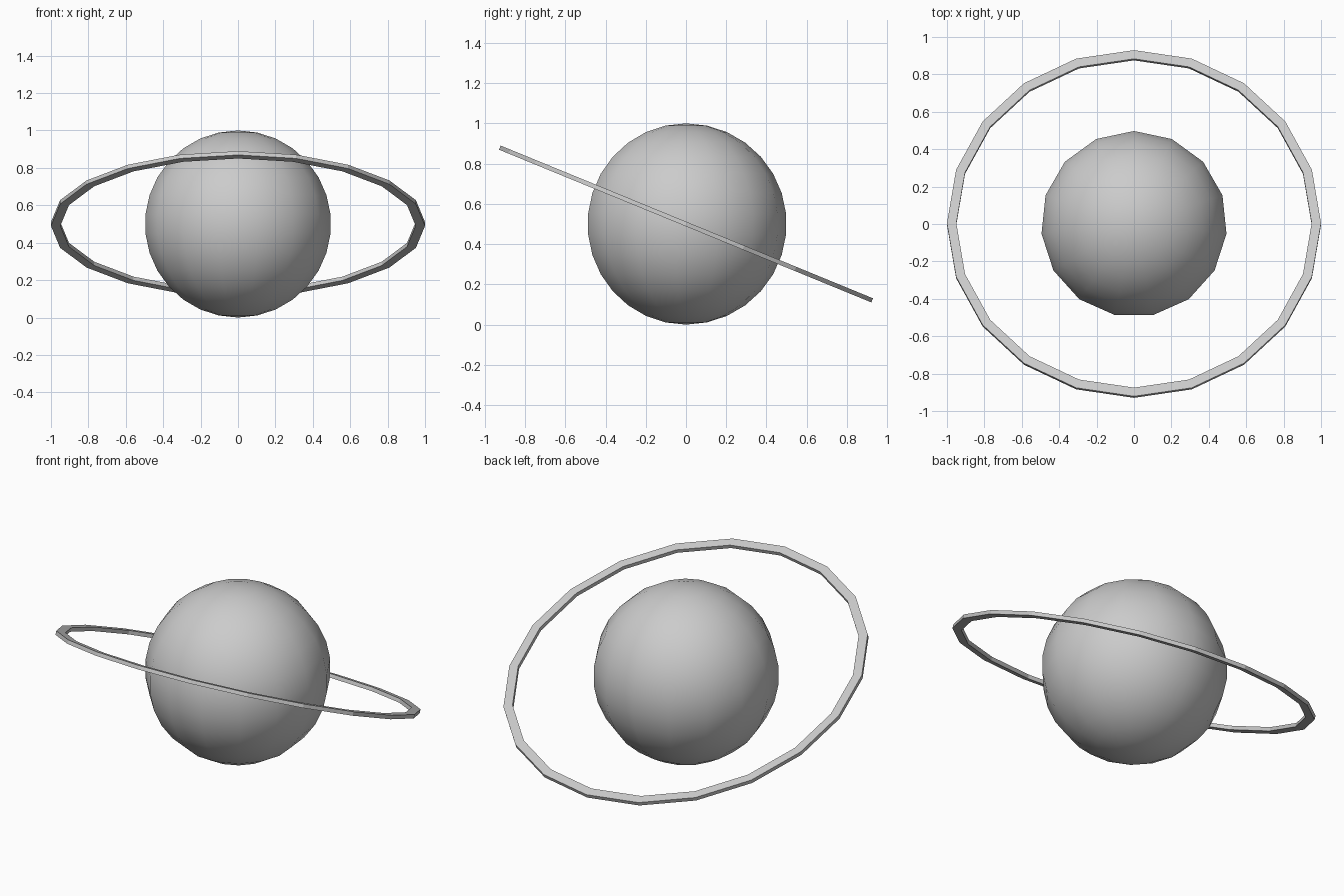
import bpy
import bmesh
import math

cube = bpy.data.objects.get("Cube")
if cube:
    bpy.data.objects.remove(cube)

CENTRE = (0, 0, 0.5)

grey = bpy.data.materials.new("plain_grey")
grey.use_nodes = True
colour = (0.6, 0.6, 0.6, 1)
grey.diffuse_color = colour
grey.node_tree.nodes["Principled BSDF"].inputs["Base Color"].default_value = colour

# Planet: smooth globe, 15 segments with a corner on +x
bpy.ops.mesh.primitive_uv_sphere_add(segments=15, ring_count=15, radius=0.5, location=CENTRE)
planet = bpy.context.object
planet.name = "planet"
bpy.ops.object.shade_smooth()
planet.data.materials.append(grey)


# Ring: flat 20-sided band with a rectangular section, tilted towards the front
def make_ring(name, inner, outer, thickness, sides):
    bm = bmesh.new()
    half = thickness / 2
    section = [(inner, -half), (outer, -half), (outer, half), (inner, half)]
    loops = []
    for i in range(sides):
        a = math.tau * i / sides
        loops.append([bm.verts.new((r * math.cos(a), r * math.sin(a), z)) for r, z in section])
    for i in range(sides):
        here, after = loops[i], loops[(i + 1) % sides]
        for k in range(4):
            n = (k + 1) % 4
            bm.faces.new((here[k], after[k], after[n], here[n]))
    bmesh.ops.recalc_face_normals(bm, faces=bm.faces)
    mesh = bpy.data.meshes.new(name)
    bm.to_mesh(mesh)
    bm.free()
    ring = bpy.data.objects.new(name, mesh)
    bpy.context.collection.objects.link(ring)
    mesh.materials.append(grey)
    return ring


ring = make_ring("ring", 0.95, 1.0, 0.022, 20)
ring.location = CENTRE
ring.rotation_euler.x = math.radians(-22.3)
